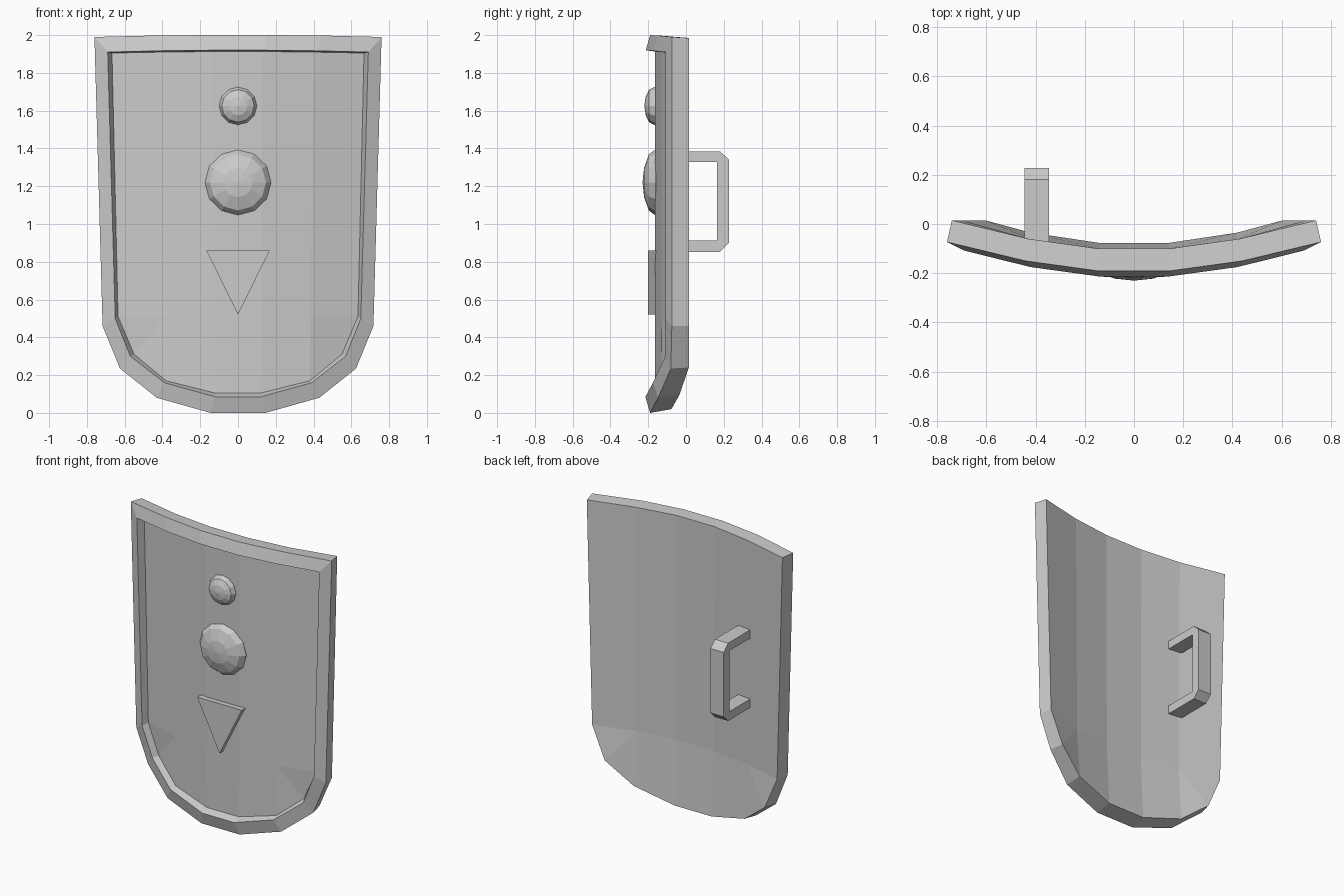
import bpy, bmesh
from math import sin, cos, tau

if "Cube" in bpy.data.objects:
    bpy.data.objects.remove(bpy.data.objects["Cube"])


def finish(bm, name):
    bmesh.ops.recalc_face_normals(bm, faces=bm.faces[:])
    mesh = bpy.data.meshes.new(name)
    bm.to_mesh(mesh)
    bm.free()
    obj = bpy.data.objects.new(name, mesh)
    bpy.context.collection.objects.link(obj)
    return obj


def loft(bm, a, b):
    n = len(a)
    for i in range(n):
        j = (i + 1) % n
        bm.faces.new((a[i], a[j], b[j], b[i]))


# Shield body: right-half outlines, top centre round to bottom centre
back = [(.145, -.10, 1.995), (.43, -.06, 1.99), (.74, .015, 1.985), (.70, .015, .46),
        (.605, .015, .24), (.42, -.035, .095), (.14, -.077, .02)]
outer = [(.15, -.19, 2.0), (.44, -.15, 1.998), (.76, -.073, 1.99), (.717, -.075, .46),
         (.625, -.08, .235), (.43, -.148, .08), (.145, -.19, 0)]
lip = [(.143, -.213, 1.92), (.42, -.175, 1.917), (.69, -.108, 1.91), (.65, -.108, .50),
       (.57, -.11, .30), (.39, -.175, .16), (.12, -.215, .085)]
recess = [(.13, -.165, 1.913), (.40, -.128, 1.91), (.667, -.06, 1.905), (.635, -.062, .51),
          (.55, -.072, .31), (.38, -.13, .17), (.12, -.165, .105)]


def ring(bm, half):
    pts = half + [(-x, y, z) for x, y, z in reversed(half)]
    return [bm.verts.new(p) for p in pts]


def panel(bm, r):
    # Fill an outline with vertical strips and faceted lower corners
    mids = []
    left = r[::-1]
    for s in (r, left):
        z = s[3].co.z
        m = []
        for top, low in ((s[1], s[5]), (s[0], s[6])):
            p = top.co.lerp(low.co, (top.co.z - z) / (top.co.z - low.co.z))
            p.y = top.co.y
            m.append(bm.verts.new(p))
        a, b = m
        for f in ((s[1], s[2], s[3], a), (s[3], s[4], a), (s[4], s[5], a),
                  (s[0], s[1], a, b), (b, a, s[5], s[6])):
            bm.faces.new(f)
        mids.append(b)
    bm.faces.new((r[0], left[0], mids[1], mids[0]))
    bm.faces.new((mids[0], mids[1], left[6], r[6]))


bm = bmesh.new()
rings = [ring(bm, h) for h in (back, outer, lip, recess)]
for a, b in zip(rings, rings[1:]):
    loft(bm, a, b)
panel(bm, rings[0])
panel(bm, rings[3])
finish(bm, "shield_body")


# Faceted domed bosses
def boss(name, z, profile, apex, n=12):
    bm = bmesh.new()
    loops = [[bm.verts.new((r * sin(tau * i / n), y, z + r * cos(tau * i / n)))
              for i in range(n)] for r, y in profile]
    for a, b in zip(loops, loops[1:]):
        loft(bm, a, b)
    tip = bm.verts.new((0, apex, z))
    for i in range(n):
        bm.faces.new((loops[-1][i], loops[-1][(i + 1) % n], tip))
    bm.faces.new(loops[0])
    finish(bm, name)


boss("large_boss", 1.22, [(.175, -.14), (.175, -.162), (.148, -.197), (.078, -.222)], -.23)
boss("small_boss", 1.625, [(.10, -.15), (.10, -.168), (.086, -.195), (.05, -.213)], -.221)


# Flat prisms: extrude a polygon along one axis
def prism(name, pts, offset):
    bm = bmesh.new()
    face = bm.faces.new([bm.verts.new(p) for p in pts])
    res = bmesh.ops.extrude_face_region(bm, geom=[face])
    moved = [v for v in res["geom"] if isinstance(v, bmesh.types.BMVert)]
    bmesh.ops.translate(bm, verts=moved, vec=offset)
    # Keep both caps so the prism is closed
    if len(bm.faces) < len(pts) + 2:
        bm.faces.new([v for v in bm.verts if v not in moved])
    finish(bm, name)


prism("triangle_emblem", [(-.168, -.20, .86), (.168, -.20, .86), (0, -.20, .52)], (0, .055, 0))

# Hand grip on the back
grip = [(-.075, 1.385), (.18, 1.385), (.228, 1.34), (.228, .90), (.18, .853), (-.075, .853),
        (-.075, .912), (.165, .912), (.165, 1.328), (-.075, 1.328)]
prism("hand_grip", [(-.445, y, z) for y, z in grip], (.10, 0, 0))
